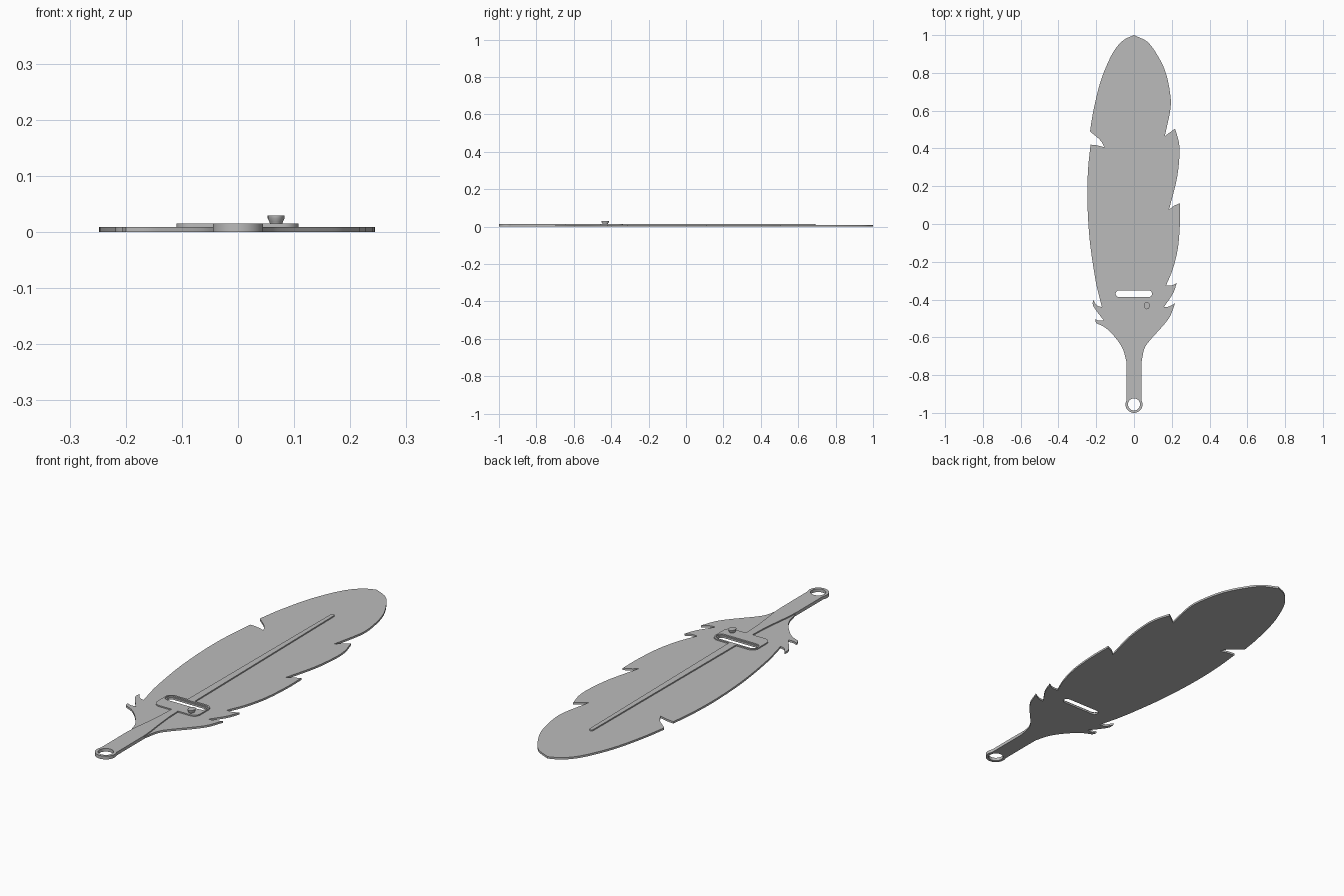
import bpy
import bmesh
from math import cos, sin, pi, radians
from mathutils import Vector

default_cube = bpy.data.objects.get("Cube")
if default_cube:
    bpy.data.objects.remove(default_cube, do_unlink=True)

grey = bpy.data.materials.new("Plain grey")
grey.use_nodes = True
grey.diffuse_color = (0.5, 0.5, 0.5, 1)
grey.node_tree.nodes["Principled BSDF"].inputs["Base Color"].default_value = grey.diffuse_color


def finish(name, bm):
    """Turn a bmesh into a named, shaded object."""
    bmesh.ops.recalc_face_normals(bm, faces=bm.faces[:])
    mesh = bpy.data.meshes.new(name)
    bm.to_mesh(mesh)
    bm.free()
    mesh.materials.append(grey)
    obj = bpy.data.objects.new(name, mesh)
    bpy.context.collection.objects.link(obj)
    bpy.ops.object.select_all(action='DESELECT')
    obj.select_set(True)
    bpy.context.view_layer.objects.active = obj
    bpy.ops.object.shade_smooth_by_angle(angle=radians(30))
    return obj


def sheet(name, loops, bottom, top):
    """Fill an outline (further loops become holes) and extrude it upward."""
    bm = bmesh.new()
    for loop in loops:
        verts = [bm.verts.new((x, y, bottom)) for x, y in loop]
        for a, b in zip(verts, verts[1:] + verts[:1]):
            bm.edges.new((a, b))
    bmesh.ops.triangle_fill(bm, edges=bm.edges[:], use_beauty=True, normal=(0, 0, 1))
    result = bmesh.ops.extrude_face_region(bm, geom=bm.faces[:], use_keep_orig=True)
    raised = [g for g in result["geom"] if isinstance(g, bmesh.types.BMVert)]
    bmesh.ops.translate(bm, verts=raised, vec=(0, 0, top - bottom))
    return finish(name, bm)


def smooth_stroke(points, steps=5):
    """Smooth path through the points, leaving out the last one."""
    p = [Vector(q) for q in points]
    p = [p[0] * 2 - p[1]] + p + [p[-1] * 2 - p[-2]]
    path = []
    for a, b, c, d in zip(p, p[1:], p[2:], p[3:]):
        for i in range(steps):
            t = i / steps
            path.append((b * 2 + (c - a) * t + (a * 2 - b * 5 + c * 4 - d) * t**2
                         + (b * 3 - a - c * 3 + d) * t**3) / 2)
    return path


def arc(cx, cy, r, start, end, steps=32):
    angles = [radians(start + (end - start) * i / steps) for i in range(steps + 1)]
    return [(cx + r * cos(a), cy + r * sin(a)) for a in angles]


def rounded_box(x0, x1, y0, y1, r):
    corners = [(x1 - r, y1 - r), (x0 + r, y1 - r), (x0 + r, y0 + r), (x1 - r, y0 + r)]
    loop = []
    for i, (x, y) in enumerate(corners):
        loop += arc(x, y, r, 90 * i, 90 * i + 90, 8)
    return loop


BLADE_TOP, RAISED_TOP = 0.009, 0.0145
RING_Y, RING_R = -0.955, 0.045

# Vane edges: each stroke is smooth, with a sharp corner between strokes
right_strokes = [
    [(0, 1), (.07, .965), (.12, .9), (.165, .81), (.19, .7), (.193, .61), (.163, .465)],
    [(.163, .465), (.19, .485), (.217, .505)],
    [(.217, .505), (.238, .43), (.24, .35), (.225, .23), (.185, .075)],
    [(.185, .075), (.21, .095), (.243, .11)],
    [(.243, .11), (.243, 0), (.232, -.13), (.205, -.24), (.17, -.325)],
    [(.17, -.325), (.2, -.325), (.227, -.312)],
    [(.227, -.312), (.205, -.37), (.158, -.44)],
    [(.158, -.44), (.185, -.437), (.217, -.42)],
    [(.217, -.42), (.19, -.49), (.148, -.545), (.085, -.615), (.055, -.66), (.04, -.73)],
]
left_strokes = [
    [(-.04, -.73), (-.06, -.66), (-.1, -.6), (-.15, -.55), (-.2, -.525)],
    [(-.2, -.525), (-.205, -.505), (-.185, -.512), (-.16, -.51)],
    [(-.16, -.51), (-.195, -.465), (-.217, -.43), (-.217, -.4)],
    [(-.217, -.4), (-.197, -.43), (-.17, -.44)],
    [(-.17, -.44), (-.18, -.4), (-.205, -.29), (-.235, -.08), (-.247, .13), (-.243, .29), (-.23, .42)],
    [(-.23, .42), (-.19, .415), (-.155, .405)],
    [(-.155, .405), (-.18, .445), (-.233, .49)],
    [(-.233, .49), (-.215, .6), (-.18, .745), (-.14, .85), (-.1, .925), (-.053, .975), (0, 1)],
]

# Hanging ring at the end of the quill
ring_outer = arc(0, RING_Y, RING_R, 27, -207)
ring_hole = arc(0, RING_Y, 0.032, 0, 350, 35)

# Blade: vane, handle and ring in one sheet, with the cutting slot through it
right_edge = [p for s in right_strokes for p in smooth_stroke(s)]
left_edge = [p for s in left_strokes for p in smooth_stroke(s)]
slot = rounded_box(-.097, .095, -.387, -.352, .017)
sheet("feather_blade", [right_edge + [(.04, -.73)] + ring_outer + left_edge, ring_hole, slot],
      0, BLADE_TOP)

# Raised quill flaring from the shaft into the handle and ring
flare = [(.016, -.453), (.019, -.53), (.028, -.62), (.037, -.69), (.04, -.75)]
mirrored = [(-x, y) for x, y in reversed(flare)]
sheet("quill_handle", [flare + ring_outer + mirrored, ring_hole], BLADE_TOP, RAISED_TOP)

# Raised shaft running up the middle, with a rounded tip
sheet("shaft", [[(-.018, -.337), (.018, -.337)] + arc(0, .683, .009, 0, 180, 10)],
      BLADE_TOP, RAISED_TOP)

# Slot plate, its opening a little larger than the slot below
opening = rounded_box(-.104, .102, -.393, -.346, .022)
sheet("slot_plate", [rounded_box(-.11, .108, -.457, -.337, .03), opening],
      BLADE_TOP, RAISED_TOP)

# Small flared peg, turned from a profile
profile = [(0, .014), (.011, .014), (.012, .018), (.015, .024), (.015, .029), (0, .029)]
bm = bmesh.new()
verts = [bm.verts.new((r, 0, z)) for r, z in profile]
edges = [bm.edges.new(pair) for pair in zip(verts, verts[1:])]
bmesh.ops.spin(bm, geom=verts + edges, cent=(0, 0, 0), axis=(0, 0, 1), angle=2 * pi, steps=24)
bmesh.ops.remove_doubles(bm, verts=bm.verts[:], dist=0.0001)
peg = finish("peg", bm)
peg.location = (.068, -.432, 0)
peg.scale.y = 1.3
